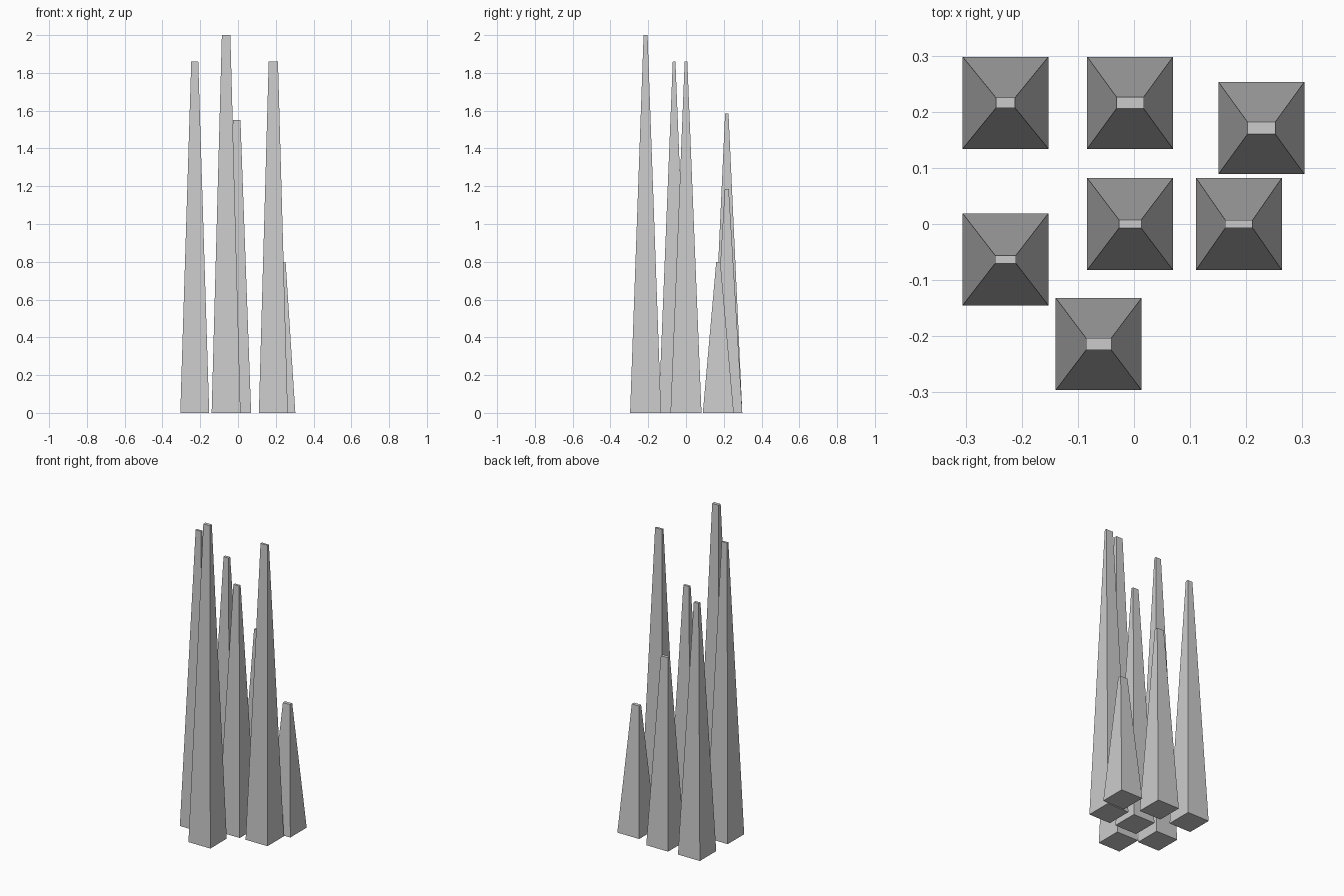
import bpy, bmesh

if "Cube" in bpy.data.objects:
    bpy.data.objects.remove(bpy.data.objects["Cube"])

BASE_X, BASE_Y = 0.153, 0.164


def spire(name, x, y, height, top_x, top_y):
    """Four-sided tapered column with a flat rectangular tip."""
    bm = bmesh.new()
    bmesh.ops.create_cube(bm, size=1)
    for v in bm.verts:
        top = v.co.z > 0
        v.co.x *= top_x if top else BASE_X
        v.co.y *= top_y if top else BASE_Y
        v.co.z = height if top else 0
    mesh = bpy.data.meshes.new(name)
    bm.to_mesh(mesh)
    bm.free()
    obj = bpy.data.objects.new(name, mesh)
    obj.location = (x, y, 0)
    bpy.context.collection.objects.link(obj)


# Cluster of spires: name, x, y, height, tip width, tip depth
for args in [
    ("back_left_spire", -0.229, 0.216, 1.585, 0.034, 0.018),
    ("back_middle_spire", -0.007, 0.216, 1.185, 0.049, 0.021),
    ("back_right_spire", 0.227, 0.171, 0.80, 0.050, 0.022),
    ("centre_spire", -0.007, 0.0, 1.55, 0.040, 0.015),
    ("right_spire", 0.187, 0.0, 1.86, 0.049, 0.014),
    ("left_spire", -0.229, -0.063, 1.86, 0.037, 0.014),
    ("front_spire", -0.063, -0.214, 2.0, 0.045, 0.021),
]:
    spire(*args)
